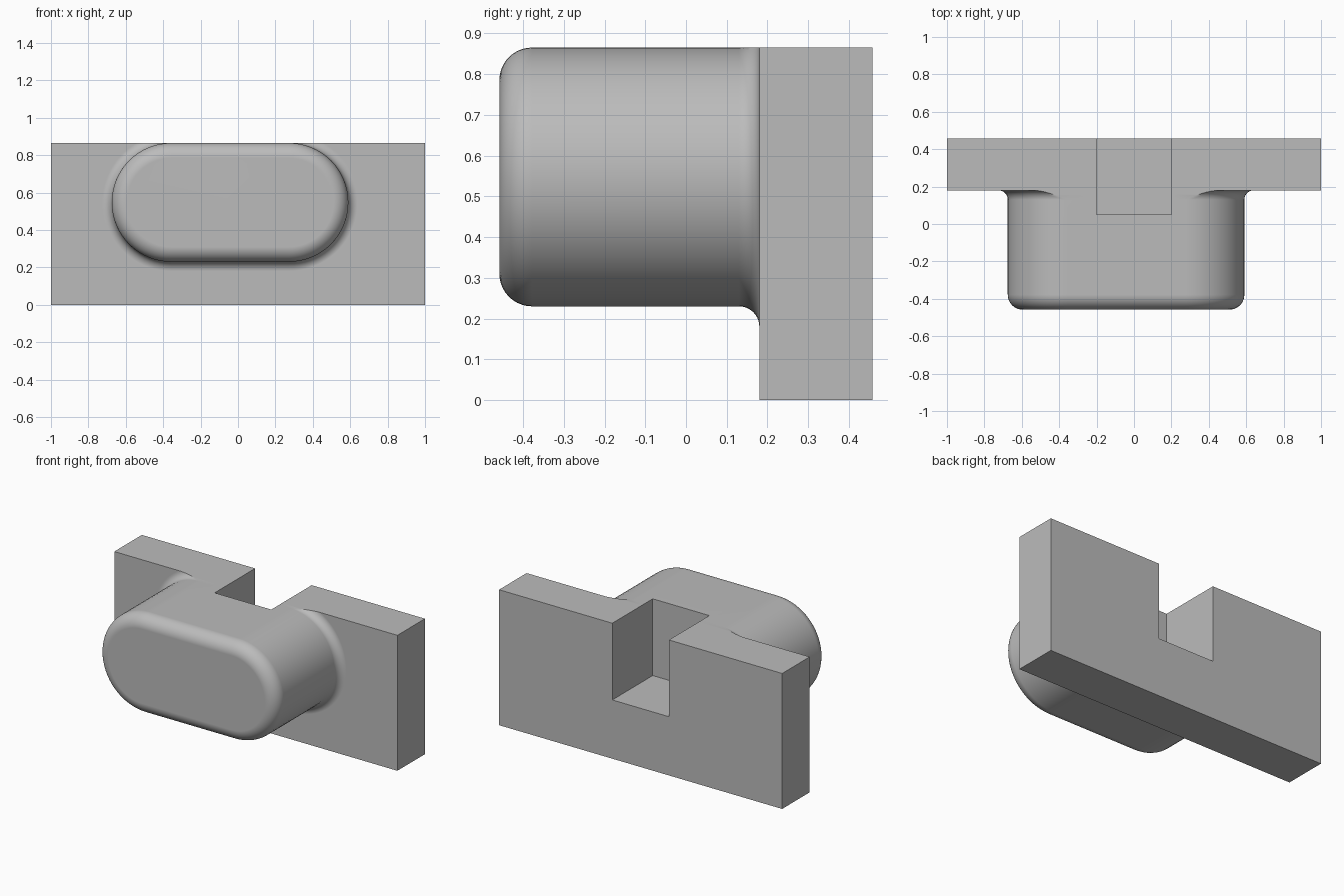
import bpy, bmesh, math

cube = bpy.data.objects.get("Cube")
if cube:
    bpy.data.objects.remove(cube, do_unlink=True)

TOP, BACK, FACE, FRONT = 0.865, 0.458, 0.18, -0.458
RADIUS, HALF_FLAT, CENTRE_X = 0.3175, 0.315, -0.0425
ROUND, FILLET = 0.08, 0.05

grey = bpy.data.materials.new("plain grey")
grey.use_nodes = True
COLOUR = (0.5, 0.5, 0.5, 1)
grey.diffuse_color = COLOUR
grey.node_tree.nodes["Principled BSDF"].inputs["Base Color"].default_value = COLOUR


def finish(name, bm):
    bmesh.ops.recalc_face_normals(bm, faces=bm.faces[:])
    mesh = bpy.data.meshes.new(name)
    bm.to_mesh(mesh)
    bm.free()
    mesh.materials.append(grey)
    obj = bpy.data.objects.new(name, mesh)
    bpy.context.collection.objects.link(obj)
    return obj


def box(name, low, high):
    bm = bmesh.new()
    bmesh.ops.create_cube(bm, size=1)
    for v in bm.verts:
        v.co = [(a + b) / 2 + c * (b - a) for a, b, c in zip(low, high, v.co)]
    return finish(name, bm)


def slot_ring(bm, y, offset, steps=32):
    """Slot outline grown by offset, kept level with the top of the plate."""
    r = RADIUS + offset
    limit = math.asin(min(1, RADIUS / r))
    angles = [-math.pi / 2 + (limit + math.pi / 2) * i / steps for i in range(steps + 1)]
    half = [(HALF_FLAT + r * math.cos(a), r * math.sin(a)) for a in angles]
    outline = half + [(-x, z) for x, z in reversed(half)]
    return [bm.verts.new((CENTRE_X + x, y, TOP - RADIUS + z)) for x, z in outline]


# Slot-shaped boss: rounded nose, straight body, flared root
N = 10
quarter = [math.pi / 2 * i / N for i in range(N + 1)]
profile = [(FRONT + ROUND * (1 - math.sin(a)), ROUND * (math.cos(a) - 1))
           for a in reversed(quarter)]
profile += [(FACE - FILLET * (1 - math.sin(a)), FILLET * (1 - math.cos(a)))
            for a in quarter]
profile.append((FACE + 0.1, FILLET))
bm = bmesh.new()
rings = [slot_ring(bm, y, d) for y, d in profile]
for a, b in zip(rings, rings[1:]):
    for i in range(len(a)):
        j = (i + 1) % len(a)
        bm.faces.new((a[i], a[j], b[j], b[i]))
bm.faces.new(rings[0])
bm.faces.new(rings[-1])
boss = finish("boss", bm)

# Back plate, joined to the boss, with a notch through the top and back
body = box("plate_with_boss", (-1, FACE, 0), (1, BACK, TOP))
notch = box("notch_cutter", (-0.2, 0.05, 0.375), (0.2, 0.6, 1.1))
bpy.ops.object.select_all(action="DESELECT")
bpy.context.view_layer.objects.active = body
body.select_set(True)
for tool, operation in ((boss, "UNION"), (notch, "DIFFERENCE")):
    mod = body.modifiers.new(operation.title(), "BOOLEAN")
    mod.operation, mod.solver, mod.object = operation, "EXACT", tool
    bpy.ops.object.modifier_apply(modifier=mod.name)
    bpy.data.objects.remove(tool, do_unlink=True)

bpy.ops.object.shade_smooth_by_angle(angle=math.radians(30))
weighted = body.modifiers.new("Weighted normals", "WEIGHTED_NORMAL")
weighted.keep_sharp = True
